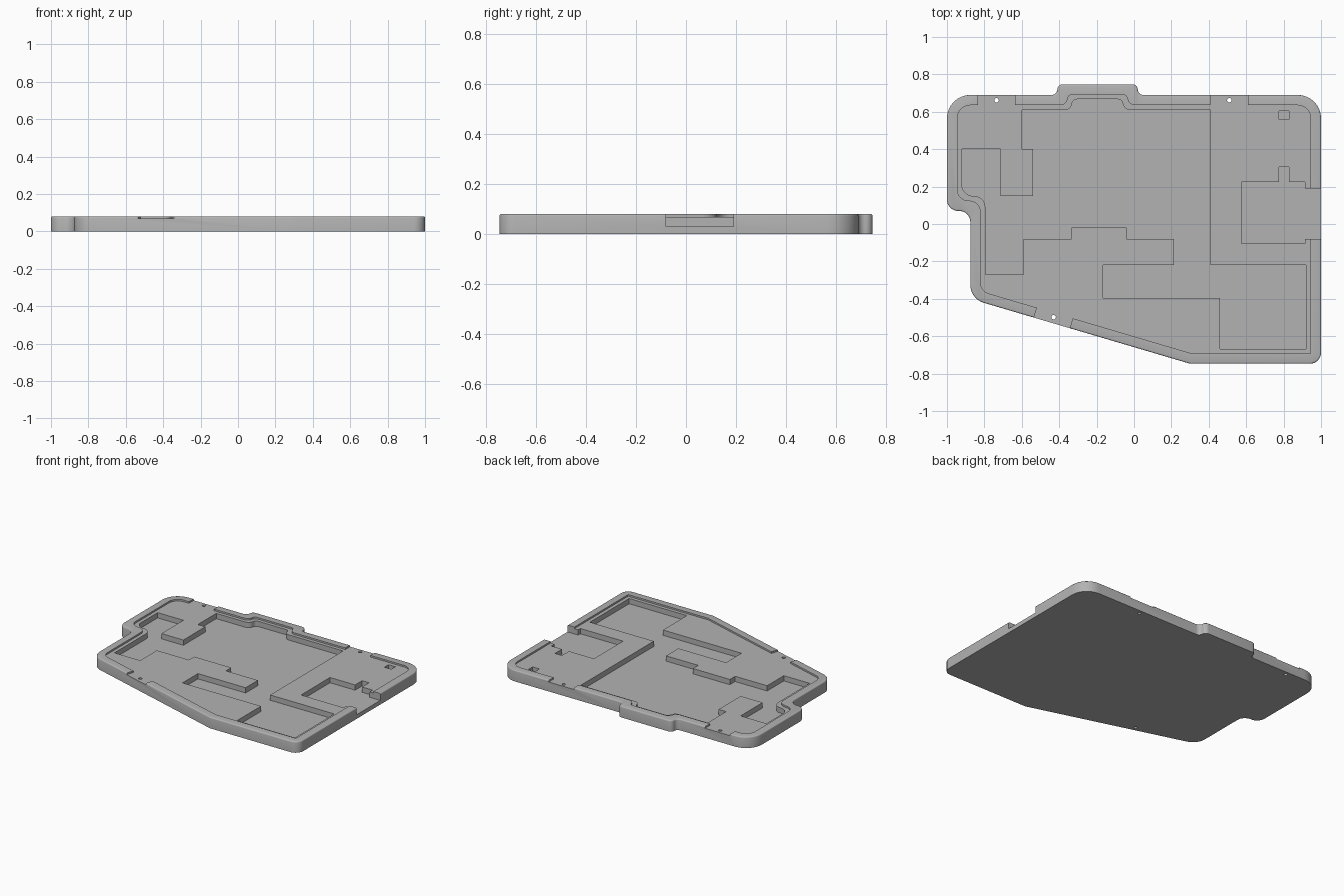
import bpy, bmesh, math
from mathutils import Vector

if "Cube" in bpy.data.objects:
    bpy.data.objects.remove(bpy.data.objects["Cube"], do_unlink=True)

TOP, DECK, FLOOR = 0.08, 0.068, 0.03   # rim top, deck level, pocket floor
RIM, LEDGE = 0.055, 0.08               # inset of the rim wall and of the pocket wall

grey = bpy.data.materials.new("light_grey")
grey.use_nodes = True
grey.diffuse_color = (0.45, 0.45, 0.45, 1)
grey.node_tree.nodes["Principled BSDF"].inputs["Base Color"].default_value = (0.45, 0.45, 0.45, 1)

# Counter-clockwise outline: x, y, corner radius outside, corner radius inside
OUTLINE = [
    (-0.875, -0.40, 0.10, 0.06), (0.30, -0.747, 0.05, 0.0), (1, -0.747, 0.06, 0.0),
    (1, 0.69, 0.125, 0.07), (0.02, 0.69, 0.03, 0.04), (0.02, 0.747, 0.03, 0.025),
    (-0.41, 0.747, 0.03, 0.025), (-0.41, 0.69, 0.03, 0.04), (-1, 0.69, 0.125, 0.07),
    (-1, 0.07, 0.06, 0.06), (-0.875, 0.07, 0.06, 0.06),
]


def inset_outline(d):
    """Offset the outline inwards by d and round its corners."""
    pts = [Vector(p[:2]) for p in OUTLINE]
    n, moved = len(pts), []
    for i, p in enumerate(pts):
        a = (p - pts[i - 1]).normalized()
        b = (pts[(i + 1) % n] - p).normalized()
        na, nb = Vector((-a.y, a.x)), Vector((-b.y, b.x))
        moved.append(p + (na + nb) * d / (1 + na.dot(nb)))
    out = []
    for i, p in enumerate(moved):
        r = OUTLINE[i][3 if d else 2]
        if r == 0:
            out.append(p)
            continue
        u = (moved[i - 1] - p).normalized()
        v = (moved[(i + 1) % n] - p).normalized()
        half = u.angle(v) / 2
        centre = p + (u + v).normalized() * r / math.sin(half)
        start = p + u * r / math.tan(half) - centre
        end = p + v * r / math.tan(half) - centre
        turn = math.atan2(start.x * end.y - start.y * end.x, start.dot(end))
        steps = max(2, round(abs(turn) / math.radians(11)))
        for k in range(steps + 1):
            t = turn * k / steps
            c, s = math.cos(t), math.sin(t)
            out.append(centre + Vector((start.x * c - start.y * s, start.x * s + start.y * c)))
    return out


def prism(name, pts, z0, z1, bevel=0.0):
    """Extrude a flat profile, optionally rounding its top edge."""
    bm = bmesh.new()
    face = bm.faces.new([bm.verts.new((p[0], p[1], z0)) for p in pts])
    ext = bmesh.ops.extrude_face_region(bm, geom=[face])["geom"]
    for v in (g for g in ext if isinstance(g, bmesh.types.BMVert)):
        v.co.z = z1
    bmesh.ops.recalc_face_normals(bm, faces=bm.faces)
    if bevel:
        rim = [e for e in bm.edges if all(v.co.z > z1 - 1e-5 for v in e.verts)]
        bmesh.ops.bevel(bm, geom=rim, offset=bevel, segments=3, profile=0.5, affect='EDGES')
    mesh = bpy.data.meshes.new(name)
    bm.to_mesh(mesh)
    bm.free()
    mesh.materials.append(grey)
    ob = bpy.data.objects.new(name, mesh)
    bpy.context.collection.objects.link(ob)
    return ob


def combine(target, cutter, operation='DIFFERENCE'):
    """Apply a boolean and discard the cutter."""
    mod = target.modifiers.new("cut", 'BOOLEAN')
    mod.operation, mod.solver, mod.object = operation, 'EXACT', cutter
    bpy.context.view_layer.objects.active = target
    bpy.ops.object.modifier_apply(modifier=mod.name)
    bpy.data.objects.remove(cutter, do_unlink=True)


def box_points(cx, cy, w, h, angle=0.0):
    c, s = math.cos(angle), math.sin(angle)
    return [(cx + x * c - y * s, cy + x * s + y * c)
            for x, y in ((-w/2, -h/2), (w/2, -h/2), (w/2, h/2), (-w/2, h/2))]


# Case body with a raised rim around the deck
body = prism("case_tray", inset_outline(0), 0, TOP, bevel=0.008)
combine(body, prism("deck_cutter", inset_outline(RIM), DECK, 0.2))

# Large stepped pocket, held inside the ledge
pocket = prism("pocket_cutter", [
    (-0.6, 0.9), (-0.6, 0.4), (-0.54, 0.4), (-0.54, 0.15), (-0.715, 0.15), (-0.715, 0.4),
    (-1.1, 0.4), (-1.1, -0.27), (-0.59, -0.27), (-0.59, -0.08), (-0.335, -0.08),
    (-0.335, -0.02), (-0.04, -0.02), (-0.04, -0.08), (0.215, -0.08), (0.215, -0.22),
    (-0.165, -0.22), (-0.165, -0.395), (0.46, -0.395), (0.46, -0.9), (1.1, -0.9),
    (1.1, -0.22), (0.41, -0.22), (0.41, 0.9)], FLOOR, 0.2)
combine(pocket, prism("ledge_limit", inset_outline(LEDGE), -0.1, 0.3), 'INTERSECT')
combine(body, pocket)

# Side port pocket opening through the rim
combine(body, prism("port_cutter", [
    (0.575, -0.105), (0.915, -0.105), (0.915, -0.08), (1.1, -0.08), (1.1, 0.19),
    (0.915, 0.19), (0.915, 0.225), (0.83, 0.225), (0.83, 0.305), (0.775, 0.305),
    (0.775, 0.225), (0.575, 0.225)], FLOOR, 0.2))

# Small square pocket
combine(body, prism("square_cutter", box_points(0.802, 0.582, 0.055, 0.046), FLOOR, 0.2))

# Rim gaps, each with a screw hole
slope = math.atan2(-0.347, 1.175)
for x, y, angle in ((-0.735, 0.662, 0), (0.51, 0.662, 0), (-0.43, -0.498, slope)):
    combine(body, prism("gap_cutter", box_points(x, y, 0.2, 0.14, angle), DECK, 0.2))
    ring = [(x + 0.012 * math.cos(k * math.tau / 20), y + 0.012 * math.sin(k * math.tau / 20))
            for k in range(20)]
    combine(body, prism("hole_cutter", ring, -0.1, 0.2))

bpy.ops.object.select_all(action='DESELECT')
body.select_set(True)
bpy.context.view_layer.objects.active = body
bpy.ops.object.shade_smooth_by_angle(angle=math.radians(35))
